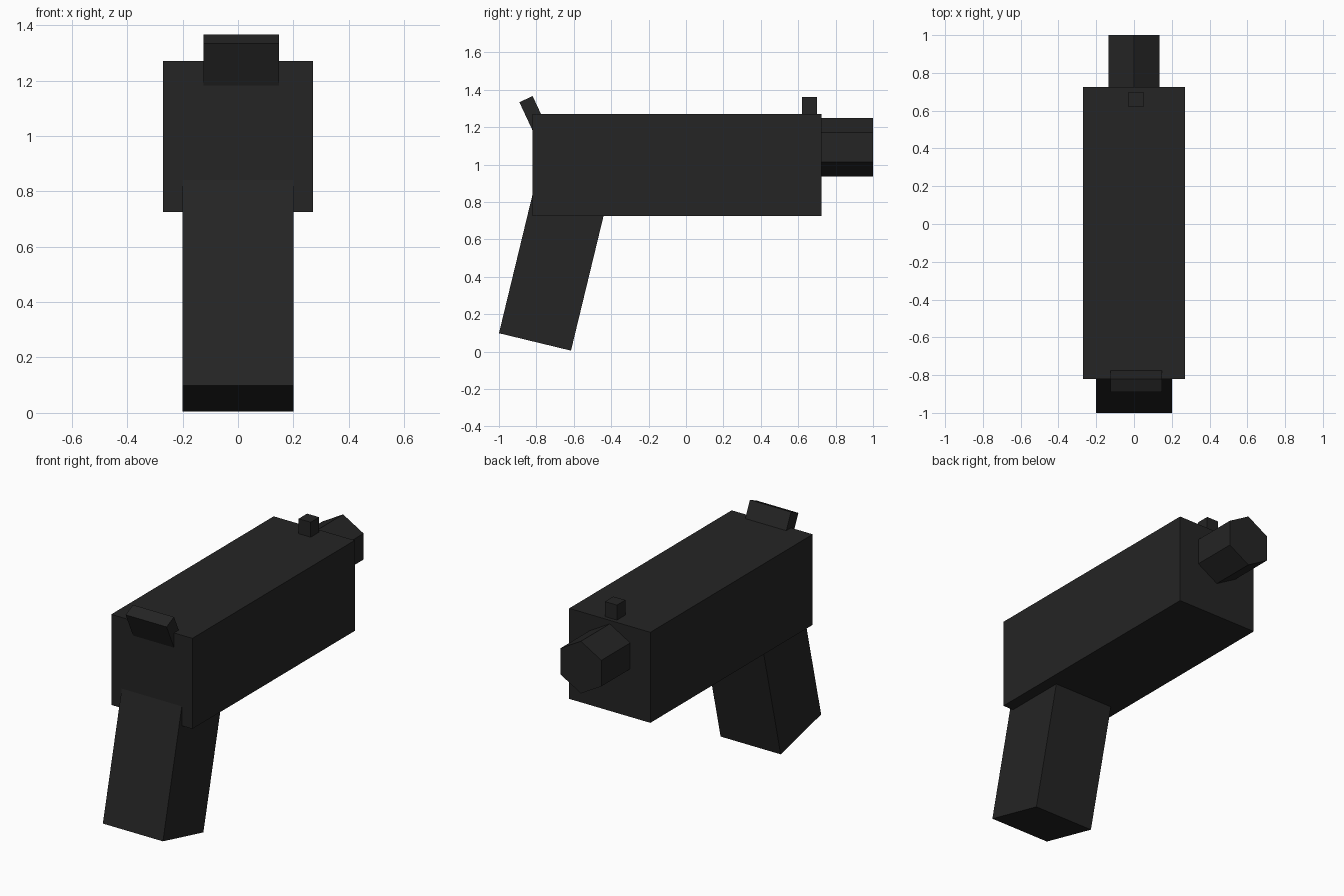
import bpy
import math
from mathutils import Matrix, Vector

cube = bpy.data.objects.get("Cube")
if cube:
    bpy.data.objects.remove(cube, do_unlink=True)

# Single matte black finish
black = bpy.data.materials.new("matte_black")
black.use_nodes = True
colour = (0.018, 0.018, 0.018, 1)
black.diffuse_color = colour
black.node_tree.nodes["Principled BSDF"].inputs["Base Color"].default_value = colour


def finish(name):
    obj = bpy.context.object
    obj.name = obj.data.name = name
    obj.data.materials.append(black)
    return obj


def box(name, low, high, tilt=0, pivot=(0, 0, 0)):
    """Box between two corners, tilted about x and moved to the pivot."""
    low, high = Vector(low), Vector(high)
    bpy.ops.mesh.primitive_cube_add(size=1)
    obj = finish(name)
    size = high - low
    obj.data.transform(Matrix.Translation(pivot)
                       @ Matrix.Rotation(math.radians(tilt), 4, 'X')
                       @ Matrix.Translation((low + high) / 2)
                       @ Matrix.Diagonal((*size, 1)))
    return obj


# Main body
box("body", (-0.27, -0.82, 0.725), (0.27, 0.725, 1.27))

# Raked grip, pivoting at its lower front edge
box("grip", (-0.2, -0.396, 0), (0.2, 0, 0.9), -13.6, (0, -0.615, 0.005))

# Hexagonal barrel with an edge on top
bpy.ops.mesh.primitive_cylinder_add(vertices=6, radius=0.157, depth=0.4,
                                    location=(0, 0.8, 1.092),
                                    rotation=(math.pi / 2, 0, 0))
finish("barrel")

# Front sight post and tilted rear hammer plate
box("front_sight", (-0.03, 0.62, 1.2), (0.05, 0.7, 1.36))
box("rear_hammer", (-0.125, -0.078, -0.24), (0.148, 0, 0), 25, (0, -0.82, 1.366))
